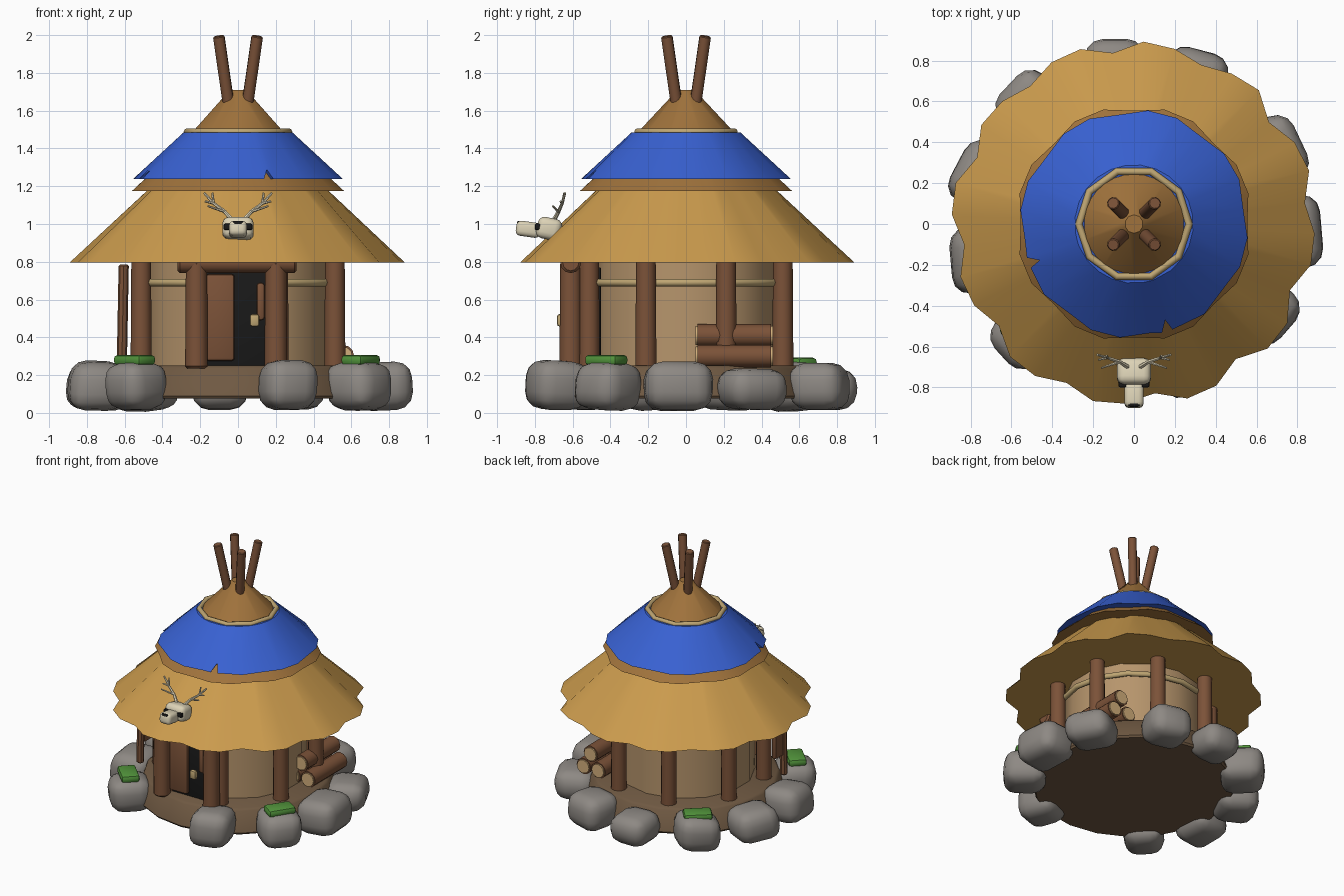
import bpy, bmesh, math, random
from mathutils import Vector, Matrix

if "Cube" in bpy.data.objects:
    bpy.data.objects.remove(bpy.data.objects["Cube"])
random.seed(4)
rad = math.radians

def mat(name, c):
    m = bpy.data.materials.new(name)
    m.diffuse_color = (*c, 1)
    m.use_nodes = True
    m.node_tree.nodes["Principled BSDF"].inputs["Base Color"].default_value = m.diffuse_color
    return m

STRAW = mat("straw", (.6, .33, .075))
THATCH = mat("dark_thatch", (.35, .17, .045))
BLUE = mat("blue_cloth", (.04, .12, .645))
WOOD = mat("wood", (.2, .085, .04))
PLASTER = mat("plaster", (.47, .3, .15))
EARTH = mat("earth", (.16, .1, .055))
STONE = mat("stone", (.27, .25, .23))
MOSS = mat("moss", (.085, .3, .045))
BONE = mat("bone", (.72, .65, .47))
ROPE = mat("rope", (.52, .38, .17))
CUTWOOD = mat("cut_wood", (.65, .43, .2))
DARK = mat("dark", (.01, .01, .01))

def finish(name, bm, material, smooth=30):
    bmesh.ops.recalc_face_normals(bm, faces=bm.faces)
    me = bpy.data.meshes.new(name)
    bm.to_mesh(me)
    bm.free()
    ob = bpy.data.objects.new(name, me)
    bpy.context.collection.objects.link(ob)
    me.materials.append(material)
    bpy.context.view_layer.objects.active = ob
    ob.select_set(True)
    bpy.ops.object.shade_smooth_by_angle(angle=rad(smooth))
    ob.select_set(False)
    return ob

def rod(name, a, b, r1, r2, material, sides=10, bevel=0):
    a, b = Vector(a), Vector(b)
    bm = bmesh.new()
    bmesh.ops.create_cone(bm, cap_ends=True, segments=sides, radius1=r1, radius2=r2, depth=(b - a).length)
    if bevel:
        rims = [e for e in bm.edges if any(len(f.verts) > 4 for f in e.link_faces)]
        bmesh.ops.bevel(bm, geom=rims, offset=bevel, segments=1, affect='EDGES')
    q = (b - a).to_track_quat('Z', 'Y').to_matrix().to_4x4()
    bm.transform(Matrix.Translation((a + b) / 2) @ q)
    return finish(name, bm, material, 40)

def block(name, loc, size, material, bevel=.02, rot=(0, 0, 0), segs=2, jitter=0):
    bm = bmesh.new()
    bmesh.ops.create_cube(bm, size=1)
    bm.transform(Matrix.Diagonal((*size, 1)))
    for v in bm.verts:
        v.co *= 1 + random.uniform(-jitter, jitter)
    bmesh.ops.bevel(bm, geom=bm.edges[:], offset=bevel, segments=segs, profile=.5, affect='EDGES')
    ob = finish(name, bm, material, 35)
    ob.location, ob.rotation_euler = loc, rot
    return ob

def skirt(name, rim, top, material):
    """Solid roof layer: rim is a list of (degrees, radius, z), top is (radius, z)."""
    bm = bmesh.new()
    base = bm.verts.new((0, 0, rim[0][2]))
    low, high = [], []
    for a, r, z in rim:
        c, s = math.cos(rad(a)), math.sin(rad(a))
        low.append(bm.verts.new((r * c, r * s, z)))
        high.append(bm.verts.new((top[0] * c, top[0] * s, top[1])))
    for i in range(len(rim)):
        j = (i + 1) % len(rim)
        bm.faces.new((low[i], low[j], high[j], high[i]))
        bm.faces.new((low[j], low[i], base))
    bm.faces.new(high)
    return finish(name, bm, material, 25)

def torus(name, R, r, z, material, n=16):
    bm = bmesh.new()
    rings = [[bm.verts.new(((R + r * math.cos(t)) * math.cos(a), (R + r * math.cos(t)) * math.sin(a), z + r * math.sin(t)))
              for t in [k * math.pi / 4 for k in range(8)]] for a in [i * math.tau / n for i in range(n)]]
    for i in range(n):
        for k in range(8):
            a, b = rings[i], rings[(i + 1) % n]
            bm.faces.new((a[k], b[k], b[(k + 1) % 8], a[(k + 1) % 8]))
    return finish(name, bm, material, 50)

# Earth plinth, wall and rope band
rod("plinth", (0, 0, .075), (0, 0, .25), .71, .65, EARTH, 20, .015)
rod("wall", (0, 0, .22), (0, 0, .83), .48, .48, PLASTER, 14)
torus("rope_band", .52, .02, .69, ROPE)

# Ring of stones (angle, width, height), open at the doorway; three carry moss
stones = ((-69, .29, .26), (-33, .29, .25), (-3, .35, .25), (27, .34, .22), (67, .31, .25),
          (97, .3, .22), (131, .3, .25), (162, .33, .24), (193, .33, .26), (225, .28, .25))
for i, (a, w, h) in enumerate(stones):
    c, s = math.cos(rad(a)), math.sin(rad(a))
    r = .73 if i == 0 else .765
    block(f"stone_{i}", (r * c, r * s, .015 + h / 2), (.3, w, h), STONE, .09,
          (random.uniform(-.08, .08), random.uniform(-.06, .06), rad(a) + random.uniform(-.15, .15)), 3, .06)
    if i in (1, 6, 9):
        block(f"moss_{i}", (.775 * c, .775 * s, .265 if i == 6 else .28), (.13, .2, .055), MOSS, .02, (0, 0, rad(a)))

# Wall posts
for i in range(8):
    a = rad(22.5 + 45 * i)
    x, y = .555 * math.cos(a), .555 * math.sin(a)
    rod(f"wall_post_{i}", (x, y, .23), (x, y, .82), .056, .052, WOOD, 12)

# Doorway: dark opening, frame, half-open leaf and handle
block("door_opening", (0, -.5, .5), (.36, .1, .54), DARK, .005)
for s in (-1, 1):
    rod("door_post", (s * .21 - .01, -.61, .235), (s * .21 - .01, -.61, .8), .06, .056, WOOD, 12, .012)
rod("lintel", (-.32, -.61, .795), (.31, -.61, .795), .055, .055, WOOD, 12, .012)
block("door_leaf", (-.095, -.575, .505), (.155, .04, .46), WOOD, .018)
block("door_edge", (.12, -.6, .59), (.045, .05, .2), WOOD, .018)
block("door_handle", (.088, -.665, .49), (.05, .035, .065), ROPE, .012)

# Plank leaning against the left side
rod("leaning_pole", (-.615, -.31, .26), (-.605, -.31, .785), .027, .027, WOOD, 8, .008)
block("leaning_plank", (-.605, -.25, .59), (.04, .1, .35), WOOD, .012)

# Log pile with pale cut ends
for i, (x, z) in enumerate(((.555, .3), (.43, .3), (.495, .41))):
    rod(f"log_{i}", (x, .06, z), (x, .45, z), .06, .06, WOOD, 12)
    rod(f"log_ends_{i}", (x, .05, z), (x, .46, z), .051, .051, CUTWOOD, 12)

# Lower thatch with a scalloped edge
rim = [(10 * i + 7, (.888 if i % 3 else .838) + random.uniform(-.01, .01), .795) for i in range(36)]
skirt("lower_thatch", rim, (.3, 1.345), STRAW)

# Dark middle thatch and torn blue cloth over it
rim = [(15 * i, (.58 if i % 3 else .555), 1.176) for i in range(24)]
skirt("middle_thatch", rim, (.24, 1.475), THATCH)
rim = [(15 * i + 8, (.56 if i % 3 else .54), 1.238) for i in range(24)]
for a in (-72, 201):
    rim = [p for p in rim if abs((p[0] - a + 180) % 360 - 180) > 6]
    rim += [((a - 3.5) % 360, .55, 1.238), (a % 360, .495, 1.288), ((a + 2) % 360, .55, 1.238)]
skirt("blue_cloth", sorted(rim), (.29, 1.485), BLUE)

# Cap, binding ring and crossed pole tips
torus("binding_ring", .27, .018, 1.488, ROPE, 10)
rod("cap_thatch", (0, 0, 1.475), (0, 0, 1.71), .265, .045, THATCH, 10)
for sx in (-1, 1):
    for sy in (-1, 1):
        rod("roof_pole", (sx * .045, sy * .045, 1.6), (sx * .102, sy * .102, 1.995), .031, .031, WOOD, 10, .005)

# Deer skull hung over the door
block("skull", (0, -.725, .975), (.165, .13, .115), BONE, .035, (rad(-12), 0, 0), 3)
block("snout", (0, -.835, .972), (.095, .13, .08), BONE, .025, (rad(-8), 0, 0), 3)
block("nose", (0, -.875, 1.0), (.055, .04, .03), DARK, .008, (rad(-8), 0, 0))
for s in (-1, 1):
    block("eye_socket", (s * .056, -.785, .985), (.04, .03, .034), DARK, .008)
    pts = [(.03, -.7, 1.02), (.07, -.675, 1.065), (.13, -.655, 1.11), (.18, -.64, 1.165)]
    pts = [Vector((s * x, y, z)) for x, y, z in pts]
    for k in range(3):
        rod("antler", pts[k], pts[k + 1], .012 - .002 * k, .01 - .002 * k, BONE, 6)
    for k, d in ((1, (.09, -.03, .03)), (2, (.045, -.01, .01)), (2, (.005, .01, .055))):
        rod("antler_tine", pts[k], pts[k] + Vector((s * d[0], d[1], d[2])), .008, .005, BONE, 6)
